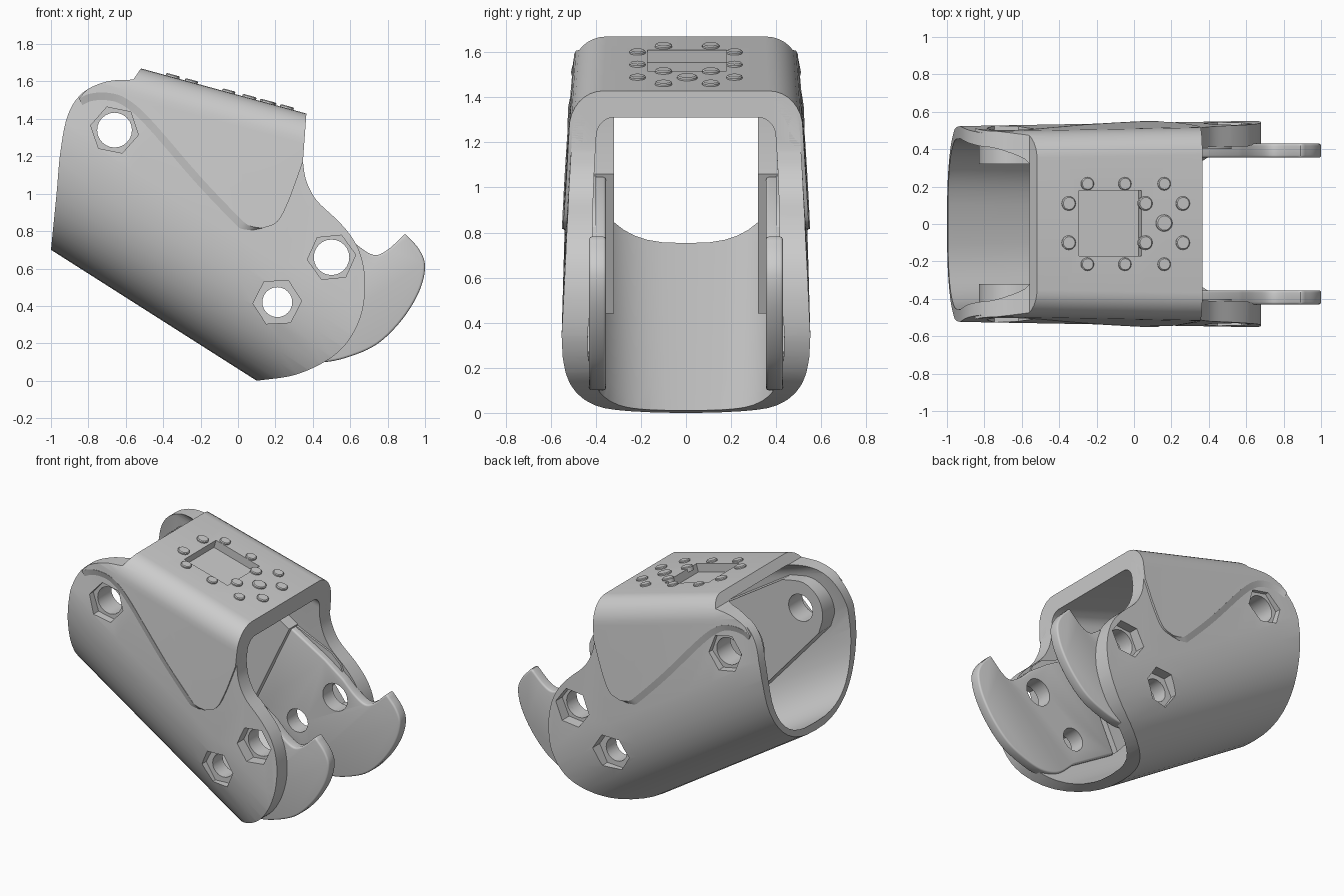
import bpy, bmesh
from math import sin, cos, pi, radians, hypot, atan2
from mathutils import Vector, Matrix

if "Cube" in bpy.data.objects:
    bpy.data.objects.remove(bpy.data.objects["Cube"])


def finish(name, bm):
    bmesh.ops.recalc_face_normals(bm, faces=bm.faces)
    me = bpy.data.meshes.new(name)
    bm.to_mesh(me)
    bm.free()
    ob = bpy.data.objects.new(name, me)
    bpy.context.collection.objects.link(ob)
    return ob


def activate(ob):
    bpy.ops.object.select_all(action='DESELECT')
    ob.select_set(True)
    bpy.context.view_layer.objects.active = ob


def smooth(ob, angle=32):
    activate(ob)
    bpy.ops.object.shade_smooth_by_angle(angle=radians(angle))


def cut(ob, cutter, op='DIFFERENCE'):
    activate(ob)
    m = ob.modifiers.new('cut', 'BOOLEAN')
    m.operation, m.object, m.solver = op, cutter, 'EXACT'
    bpy.ops.object.modifier_apply(modifier=m.name)
    bpy.data.objects.remove(cutter)


def curve(pts, n=5):
    """Catmull-Rom curve through the points."""
    p = [Vector(q) for q in pts]
    p = [2 * p[0] - p[1]] + p + [2 * p[-1] - p[-2]]
    out = []
    for i in range(1, len(p) - 2):
        a, b, c, d = p[i - 1:i + 3]
        for k in range(n):
            t = k / n
            out.append(0.5 * (2 * b + (c - a) * t + (2 * a - 5 * b + 4 * c - d) * t * t
                              + (3 * b - a - 3 * c + d) * t ** 3))
    out.append(p[-2])
    return [tuple(v) for v in out]


def prism(name, pts, y0, y1, pair=True):
    """Side profile extruded along y, by default on both sides."""
    bm = bmesh.new()
    for s in ((1, -1) if pair else (1,)):
        a = [bm.verts.new((x, s * y0, z)) for x, z in pts]
        b = [bm.verts.new((x, s * y1, z)) for x, z in pts]
        bm.faces.new(a)
        bm.faces.new(b)
        for i in range(len(a)):
            j = i - 1
            bm.faces.new((a[i], a[j], b[j], b[i]))
    return finish(name, bm)


def ngon(c, r, n, rot=0.0):
    return [(c[0] + r * cos(rot + 2 * pi * i / n), c[1] + r * sin(rot + 2 * pi * i / n)) for i in range(n)]


# tube cross-section
def bottom(x): return 0.7 - 0.6364 * (x + 1)
def top(x): return 1.43 + 0.273 * (0.36 - x)
def width(x): return 0.522 + 0.018 * (x + 1)


def half_width(x, z):
    b, t, w = bottom(x) + 0.7, top(x) - 0.17, width(x)
    return w - 0.042 * max(0, min(1, (z - b) / (t - b)))


def section(x, n, side, bot, roof):
    w, b, t = width(x) - side, bottom(x) + bot, top(x) - roof
    h, r = 0.7 - bot, max(0.06, 0.15 - 0.6 * roof)
    half = []
    for i in range(13):
        a = pi / 2 * i / 12
        half.append((w * sin(a) ** (2 / n), b + h * (1 - max(0, cos(a)) ** (2 / n))))
    for i in range(9):
        a = pi / 2 * i / 8
        half.append((w - 0.042 - r + r * cos(a), t - r * 1.13 * (1 - sin(a))))
    half.append((0, t))
    return half + [(-y, z) for y, z in half[-2:0:-1]]


def tube(name, outer, inner_back, inner_front):
    bm = bmesh.new()
    rings = []
    N = 10
    for i in range(N + 1):
        u = i / N
        x = -1.15 + 1.95 * u
        ins = [a + (b - a) * u for a, b in zip(inner_back, inner_front)]
        rings.append([[bm.verts.new((x, y, z)) for y, z in section(x, *q)] for q in (outer, ins)])
    n = len(rings[0][0])
    for j in range(n):
        k = (j + 1) % n
        for r, s in zip(rings, rings[1:]):
            for q in (0, 1):
                bm.faces.new((r[q][j], r[q][k], s[q][k], s[q][j]))
        for r in (rings[0], rings[-1]):
            bm.faces.new((r[0][j], r[0][k], r[1][k], r[1][j]))
    return finish(name, bm)


# profiles seen from the side
front_rim = curve([(0.1, 0), (0.3, 0.03), (0.47, 0.105), (0.58, 0.2), (0.655, 0.34), (0.68, 0.5),
                   (0.665, 0.64), (0.62, 0.75), (0.54, 0.85), (0.42, 0.965), (0.365, 1.07), (0.347, 1.17)])
crest = [(0.378, 1.6), (-0.43, 1.8), (-0.515, 1.675), (-0.56, 1.61)]
back_rim = curve([(-0.56, 1.61), (-0.7, 1.6), (-0.83, 1.54), (-0.91, 1.42), (-0.95, 1.22), (-0.97, 1.0), (-1, 0.7)])
edge = curve([(-0.85, 1.51), (-0.79, 1.535), (-0.7, 1.54), (-0.6, 1.51), (-0.47, 1.4), (-0.2, 1.09), (0, 0.88),
              (0.06, 0.83), (0.13, 0.815)])
edge_front = curve([(0.13, 0.815), (0.21, 0.85), (0.27, 0.96), (0.347, 1.17)])

holes = [((-0.66, 1.34), 0.093, 0.13, -0.2), ((0.5, 0.66), 0.095, 0.13, 0.1), ((0.21, 0.42), 0.08, 0.13, 0.05)]


def drill(ob, hexes=False):
    for c, r, h, rot in holes:
        cut(ob, prism('hole_cutter', ngon(c, r, 24), -0.8, 0.8, False))
        if hexes:
            cut(ob, prism('hex_cutter', ngon(c, h, 6, rot), 0.465, 0.8))


# main shell
body = tube('body_shell', (2.4, 0, 0, 0.012), (2.8, 0.06, 0.055, 0.035), (2.5, 0.12, 0.075, 0.145))
prof = [(-1.01, 0.5), (0.05, -0.02)] + front_rim + crest[:-1] + back_rim
cut(body, prism('trim', prof, -0.8, 0.8, False), 'INTERSECT')
drill(body, True)

# raised cover over the top
cover = tube('top_cover', (2.4, -0.014, 0, 0), (2.4, 0.04, 0.05, 0.025), (2.4, 0.05, 0.05, 0.09))
prof = edge[:-1] + edge_front + crest[:-1] + back_rim[:10]
cut(cover, prism('trim', prof, -0.8, 0.8, False), 'INTERSECT')

# recessed window in the top, floor parallel to the roof
for ob in (body, cover):
    box = [(-0.311, 1.555), (0.024, 1.4635), (0.04, 1.52), (0.1, 1.74), (-0.235, 1.83), (-0.295, 1.61)]
    cut(ob, prism('window_cutter', box, -0.17, 0.18, False))
    smooth(ob)

# chamfer strip along the cover edge
bm = bmesh.new()
for s in (1, -1):
    prev = None
    for i, (x, z) in enumerate(edge):
        a, b = edge[max(i - 1, 0)], edge[min(i + 1, len(edge) - 1)]
        tx, tz = b[0] - a[0], b[1] - a[1]
        l = hypot(tx, tz)
        f = min(1, (len(edge) - 1 - i) / 8)
        lx, lz = x + tz / l * 0.04 * f, z - tx / l * 0.04 * f
        row = [bm.verts.new(v) for v in ((x, s * (half_width(x, z) + 0.016), z),
                                         (lx, s * (half_width(lx, lz) + 0.001), lz),
                                         (x, s * (half_width(x, z) - 0.01), z))]
        if prev:
            for k in range(3):
                m = (k + 1) % 3
                bm.faces.new((prev[k], prev[m], row[m], row[k]))
        else:
            bm.faces.new(row)
        prev = row
    bm.faces.new(prev)
smooth(finish('cover_edge', bm))

# inner arms around the rear holes
arm_pts = curve([(-0.8, 1.2), (-0.83, 1.33), (-0.79, 1.45), (-0.68, 1.52), (-0.52, 1.5)], 5)
arm = prism('inner_arm', arm_pts + [(0.17, 1.06), (-0.13, 0.44)], 0.32, 0.47)
drill(arm)
smooth(arm)

# side pads between shell and hooks
pad = prism('side_pad', [(-0.13, 0.44), (0.17, 1.05), (0.44, 0.935), (0.51, 0.87), (0.55, 0.75), (0.56, 0.22),
                         (0.35, 0.16), (0.2, 0.24)], 0.40, 0.45)
drill(pad)
smooth(pad)

# hook plates
hook_pts = ([(-0.13, 0.44), (0.16, 1.05), (0.42, 0.9)]
            + curve([(0.56, 0.8), (0.65, 0.715), (0.73, 0.672), (0.8, 0.7), (0.89, 0.782)])
            + curve([(0.9, 0.78), (0.97, 0.7), (1.0, 0.61), (0.97, 0.48), (0.88, 0.33), (0.75, 0.2),
                     (0.6, 0.13), (0.45, 0.1), (0.32, 0.135), (0.2, 0.24)]))
hook = prism('hook_plate', hook_pts, 0.355, 0.43)
activate(hook)
bv = hook.modifiers.new('bevel', 'BEVEL')
bv.width, bv.segments, bv.limit_method, bv.angle_limit = 0.022, 3, 'ANGLE', radians(60)
bpy.ops.object.modifier_apply(modifier=bv.name)
drill(hook)
smooth(hook, 40)

# rivets on the top
spots = [(x, s * 0.215, 0.035) for x in (-0.25, -0.05, 0.16) for s in (1, -1)]
spots += [(x, y, 0.038) for x in (-0.35, 0.06, 0.26) for y in (0.11, -0.1)] + [(0.16, 0.005, 0.045)]
bm = bmesh.new()
for x, y, r in spots:
    M = Matrix.Translation((x, y, top(x))) @ Matrix.Rotation(atan2(0.273, 1), 4, 'Y')
    rings = [[bm.verts.new(M @ Vector((q * r * cos(2 * pi * i / 20), q * r * sin(2 * pi * i / 20), h)))
              for i in range(20)] for q, h in ((1, -0.02), (1, 0.008), (0.85, 0.013))]
    for a, b in zip(rings, rings[1:]):
        for i in range(20):
            bm.faces.new((a[i - 1], a[i], b[i], b[i - 1]))
    bm.faces.new(rings[0])
    bm.faces.new(rings[-1])
smooth(finish('rivets', bm))
